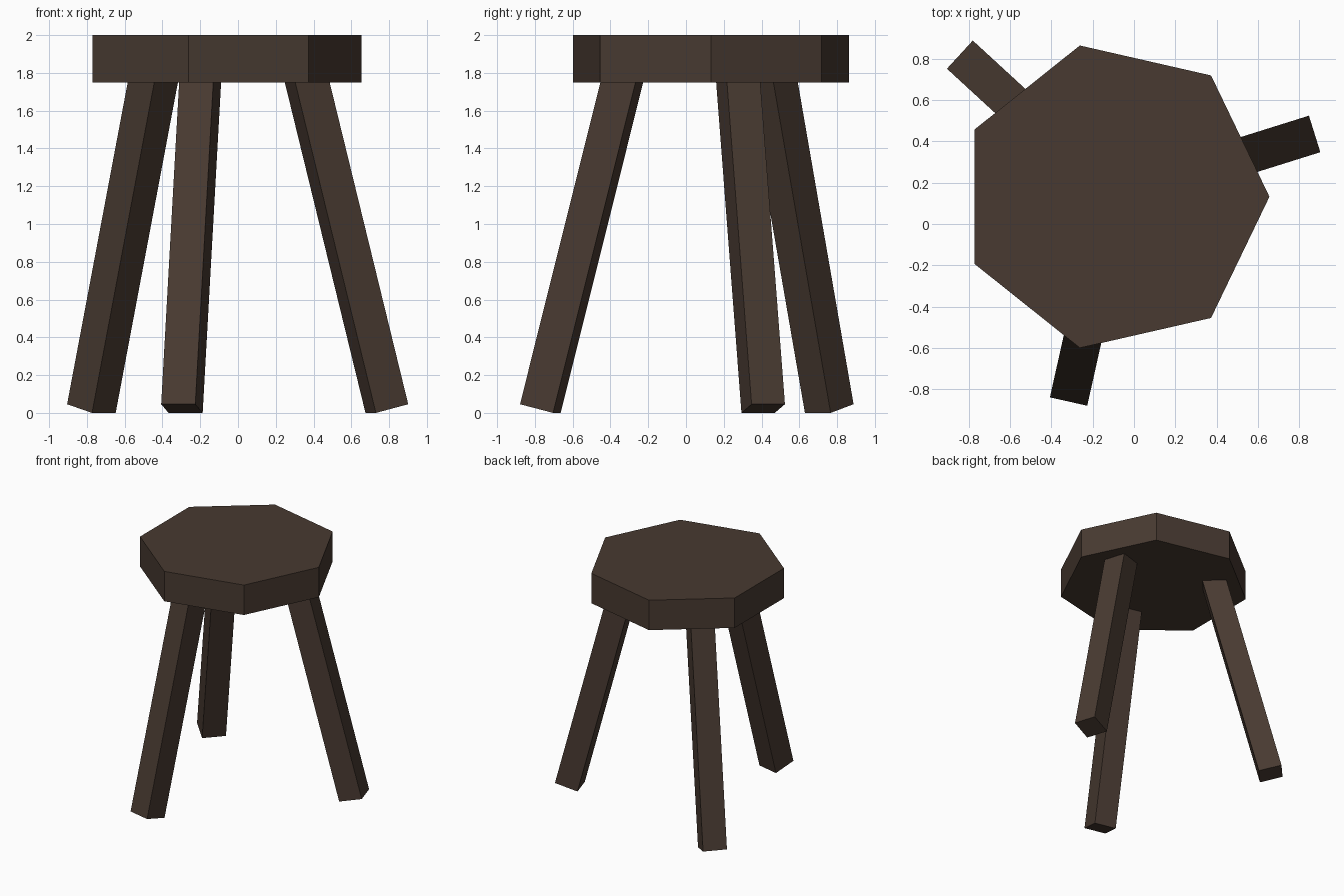
import bpy, bmesh, math
from mathutils import Matrix, Vector

if "Cube" in bpy.data.objects:
    bpy.data.objects.remove(bpy.data.objects["Cube"])

CENTRE = Vector((-0.095, 0.132, 0))
TILT = math.radians(14.35)
LEG_W, LEG_LEN = 0.185, 1.85

wood = bpy.data.materials.new("dark brown wood")
wood.diffuse_color = (0.0648, 0.0423, 0.0307, 1)
wood.use_nodes = True
wood.node_tree.nodes["Principled BSDF"].inputs["Base Color"].default_value = wood.diffuse_color


def finish(bm, name):
    bmesh.ops.recalc_face_normals(bm, faces=bm.faces)
    mesh = bpy.data.meshes.new(name)
    bm.to_mesh(mesh)
    bm.free()
    mesh.materials.append(wood)
    obj = bpy.data.objects.new(name, mesh)
    bpy.context.collection.objects.link(obj)


# Seven-sided seat, one corner pointing to +x
bm = bmesh.new()
ring = [bm.verts.new(CENTRE + Vector((0.75 * math.cos(a), 0.75 * math.sin(a), 1.75)))
        for a in (i * math.tau / 7 for i in range(7))]
base = bm.faces.new(ring)
top = bmesh.ops.extrude_face_region(bm, geom=[base], use_keep_orig=True)["geom"]
bmesh.ops.translate(bm, vec=(0, 0, 0.25),
                    verts=[v for v in top if isinstance(v, bmesh.types.BMVert)])
finish(bm, "seat")

# Three square legs splayed outwards, cut square at the foot
foot_outer = Vector((1.015, 0, LEG_W * math.sin(TILT)))
for name, angle in (("right_leg", 17.4), ("back_left_leg", 137.4), ("front_leg", 257.4)):
    bm = bmesh.new()
    place = (Matrix.Translation(CENTRE)
             @ Matrix.Rotation(math.radians(angle), 4, 'Z')
             @ Matrix.Translation(foot_outer)
             @ Matrix.Rotation(-TILT, 4, 'Y')
             @ Matrix.Translation((-LEG_W / 2, 0, LEG_LEN / 2))
             @ Matrix.Diagonal((LEG_W, LEG_W, LEG_LEN, 1)))
    bmesh.ops.create_cube(bm, size=1, matrix=place)
    finish(bm, name)
